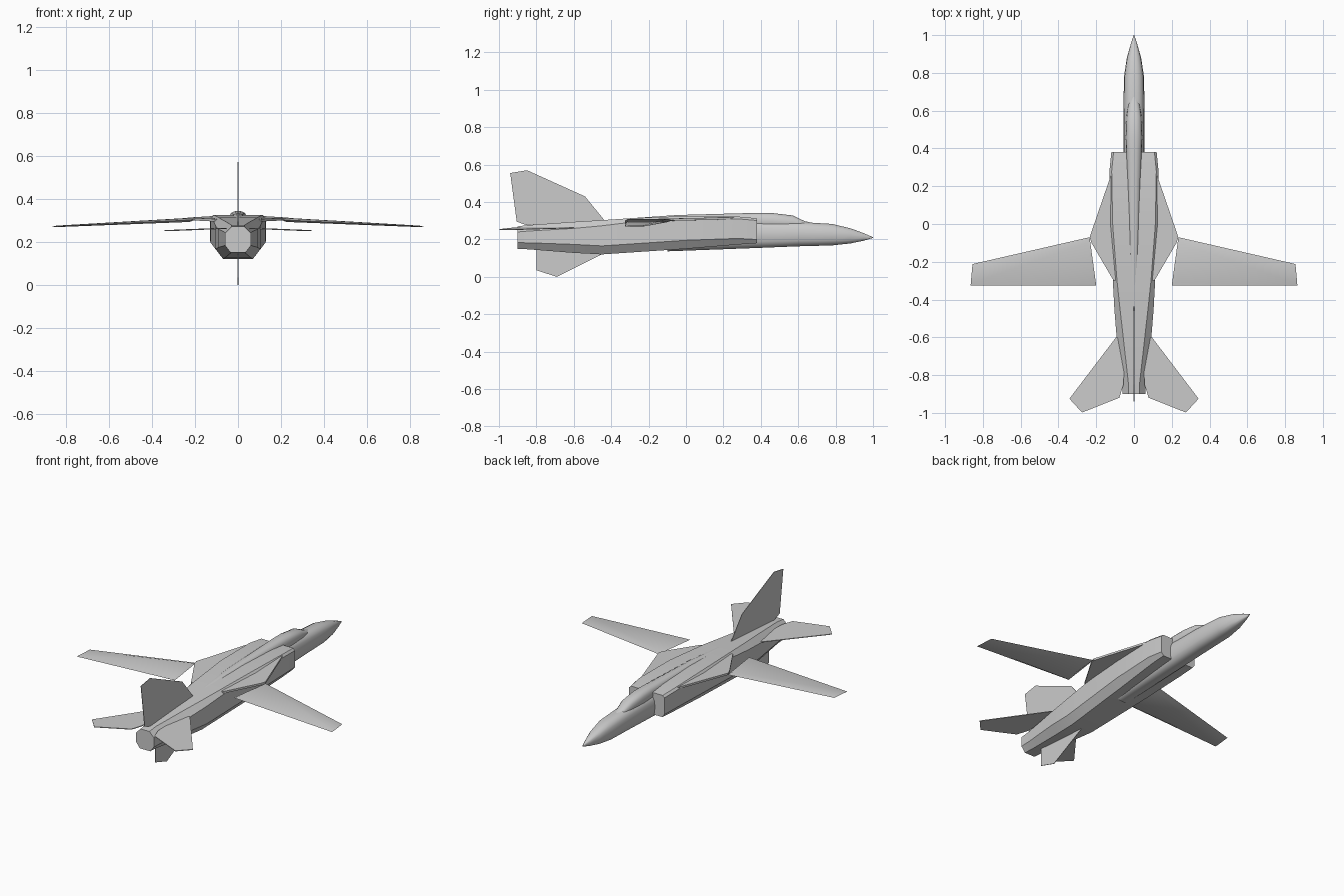
import bpy, math
from math import sin, cos, pi

if "Cube" in bpy.data.objects:
    bpy.data.objects.remove(bpy.data.objects["Cube"])

grey = bpy.data.materials.new("light grey")
grey.use_nodes = True
grey.diffuse_color = (0.6, 0.6, 0.6, 1)
grey.node_tree.nodes["Principled BSDF"].inputs["Base Color"].default_value = (0.6, 0.6, 0.6, 1)


def make(name, verts, faces, angle=30):
    mesh = bpy.data.meshes.new(name)
    mesh.from_pydata(verts, [], faces)
    mesh.materials.append(grey)
    obj = bpy.data.objects.new(name, mesh)
    bpy.context.collection.objects.link(obj)
    bpy.ops.object.select_all(action="DESELECT")
    obj.select_set(True)
    bpy.context.view_layer.objects.active = obj
    bpy.ops.object.mode_set(mode="EDIT")
    bpy.ops.mesh.select_all(action="SELECT")
    bpy.ops.mesh.normals_make_consistent(inside=False)
    bpy.ops.object.mode_set(mode="OBJECT")
    bpy.ops.object.shade_smooth_by_angle(angle=math.radians(angle))
    return obj


def loft(name, rings, angle=30):
    """Skin a list of equal rings and cap both ends."""
    n = len(rings[0])
    verts = [p for ring in rings for p in ring]
    faces = [(k * n + i, k * n + (i + 1) % n, (k + 1) * n + (i + 1) % n, (k + 1) * n + i)
             for k in range(len(rings) - 1) for i in range(n)]
    faces += [tuple(range(n)), tuple(range(len(verts) - n, len(verts)))]
    return make(name, verts, faces, angle)


def oval(y, w, zb, zt, n=14, power=0.75):
    """Rounded-box section across the fuselage."""
    def f(v):
        return math.copysign(abs(v) ** power, v)
    zc, h = (zb + zt) / 2, (zt - zb) / 2
    return [(w * f(cos(2 * pi * i / n)), y, zc + h * f(sin(2 * pi * i / n))) for i in range(n)]


def chamfered(y, w, zb, zt, top, low):
    """Octagonal section with separate top and bottom corner cuts."""
    half = [(w - low, zb), (w, zb + low * 1.3), (w, zt - top), (w - top, zt)]
    return [(x, y, z) for x, z in half] + [(-x, y, z) for x, z in reversed(half)]


def plate(name, points, offset):
    """Thin plate from an outline, thickened both ways along the offset."""
    rings = [[tuple(c + s * d for c, d in zip(p, offset)) for p in points] for s in (-1, 1)]
    return loft(name, rings)


# Forward fuselage and nose cone
loft("nose", [oval(*s) for s in (
    (-0.10, 0.055, 0.135, 0.28), (0.38, 0.056, 0.153, 0.30), (0.60, 0.056, 0.162, 0.295),
    (0.78, 0.053, 0.167, 0.284), (0.88, 0.038, 0.178, 0.260),
    (0.95, 0.018, 0.193, 0.234), (1.0, 0.002, 0.208, 0.212))], 40)

# Canopy running back into the spine
loft("canopy", [oval(*s) for s in (
    (-0.45, 0.015, 0.27, 0.303), (-0.05, 0.030, 0.26, 0.331), (0.38, 0.042, 0.25, 0.343),
    (0.46, 0.044, 0.25, 0.342), (0.57, 0.040, 0.25, 0.329),
    (0.635, 0.030, 0.25, 0.298), (0.68, 0.012, 0.25, 0.288))], 40)

# Centre body with square intakes, tapering to the exhaust
loft("body", [chamfered(*s) for s in (
    (0.38, 0.120, 0.180, 0.313, 0.012, 0.015), (0.28, 0.130, 0.173, 0.322, 0.012, 0.025),
    (0.0, 0.127, 0.150, 0.325, 0.014, 0.035), (-0.30, 0.112, 0.130, 0.313, 0.022, 0.035),
    (-0.45, 0.104, 0.120, 0.303, 0.03, 0.035), (-0.60, 0.092, 0.128, 0.294, 0.035, 0.035),
    (-0.84, 0.062, 0.147, 0.277, 0.032, 0.027), (-0.90, 0.060, 0.150, 0.270, 0.03, 0.025))])

# Parts with a left and a right copy
for side, s in (("left", 1), ("right", -1)):
    # Fixed wing glove
    plate(side + "_wing_glove", [(s * x, y, z) for x, y, z in (
        (0.10, 0.30, 0.313), (0.125, 0.25, 0.313), (0.235, -0.07, 0.306),
        (0.225, -0.10, 0.306), (0.108, -0.30, 0.300), (0.08, -0.30, 0.300))], (0, 0, 0.006))

    # Swing wing: sharp outline with a raised inner panel above and below
    rim = [(0.235, -0.07, 0.302), (0.855, -0.212, 0.272), (0.865, -0.325, 0.270), (0.20, -0.325, 0.302)]
    panel = [(0.245, -0.10, 0.301), (0.842, -0.230, 0.272), (0.845, -0.310, 0.271), (0.225, -0.310, 0.301)]
    thick = (0.009, 0.003, 0.003, 0.009)
    rings = [[(s * x, y, z + d * t) for (x, y, z), t in zip(panel, thick)] for d in (-1, 1)]
    rings.insert(1, [(s * x, y, z) for x, y, z in rim])
    loft(side + "_wing", rings, 60)

    # Tailplane
    plate(side + "_tailplane", [(s * x, y, z) for x, y, z in (
        (0.05, -0.60, 0.262), (0.095, -0.60, 0.262), (0.342, -0.925, 0.252),
        (0.275, -0.998, 0.253), (0.078, -0.92, 0.262), (0.055, -0.85, 0.262))], (0, 0, 0.002))

# Tail fin and ventral fin
plate("tail_fin", [(0, y, z) for y, z in (
    (-0.43, 0.295), (-0.54, 0.43), (-0.85, 0.57), (-0.94, 0.555), (-0.905, 0.295),
    (-0.82, 0.265), (-0.60, 0.27))], (0.0015, 0, 0))
plate("ventral_fin", [(0, y, z) for y, z in (
    (-0.43, 0.13), (-0.69, 0.0), (-0.80, 0.035), (-0.80, 0.16))], (0.0015, 0, 0))
